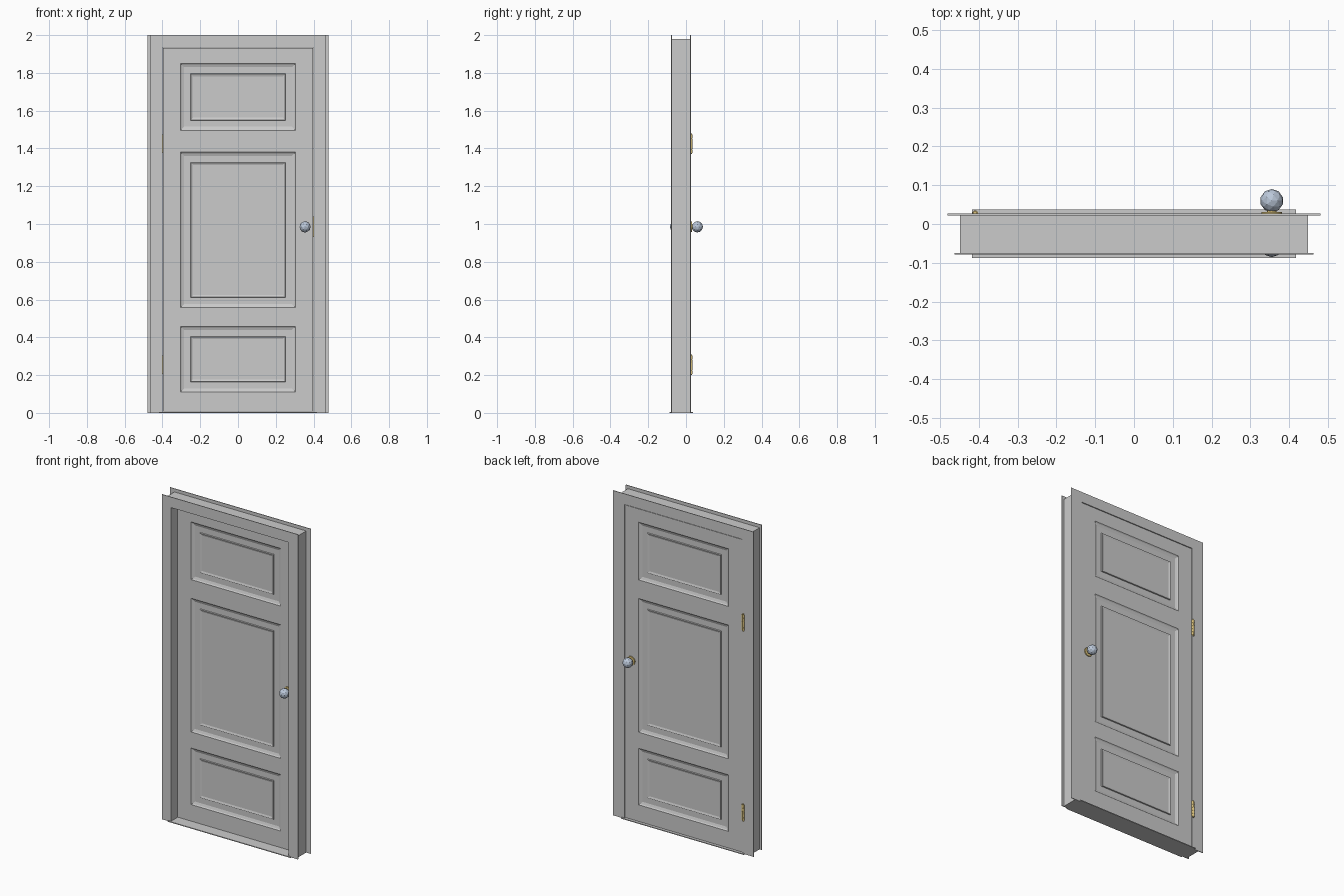
import bpy, bmesh, math
from mathutils import Matrix

if "Cube" in bpy.data.objects:
    bpy.data.objects.remove(bpy.data.objects["Cube"])


def material(name, col):
    m = bpy.data.materials.new(name)
    m.diffuse_color = (*col, 1)
    m.use_nodes = True
    m.node_tree.nodes["Principled BSDF"].inputs["Base Color"].default_value = m.diffuse_color
    return m


BRASS = material("brass", (0.72, 0.55, 0.2))
GLASS = material("blue_glass", (0.5, 0.58, 0.7))


def finish(name, bm, mat=None):
    bmesh.ops.recalc_face_normals(bm, faces=bm.faces)
    me = bpy.data.meshes.new(name)
    bm.to_mesh(me)
    bm.free()
    ob = bpy.data.objects.new(name, me)
    bpy.context.collection.objects.link(ob)
    if mat:
        me.materials.append(mat)
    return ob


def box(name, x0, x1, y0, y1, z0, z1, mat=None):
    bm = bmesh.new()
    bmesh.ops.create_cube(bm, size=1, matrix=Matrix.Translation(((x0+x1)/2, (y0+y1)/2, (z0+z1)/2))
                          @ Matrix.Diagonal((x1-x0, y1-y0, z1-z0, 1)))
    return finish(name, bm, mat)


def arch(name, xi, xo, zi, zo, y0, y1):
    """Upside-down U outline extruded in depth."""
    pts = [(-xo, 0), (-xo, zo), (xo, zo), (xo, 0), (xi, 0), (xi, zi), (-xi, zi), (-xi, 0)]
    bm = bmesh.new()
    f = bm.faces.new([bm.verts.new((x, y0, z)) for x, z in pts])
    ext = bmesh.ops.extrude_face_region(bm, geom=[f])["geom"]
    bmesh.ops.translate(bm, vec=(0, y1 - y0, 0), verts=[v for v in ext if isinstance(v, bmesh.types.BMVert)])
    return finish(name, bm)


def cylinder(name, r1, r2, depth, loc, mat, along_y=False, seg=16):
    bm = bmesh.new()
    m = Matrix.Translation(loc)
    if along_y:
        m = m @ Matrix.Rotation(math.radians(90), 4, 'X')
    bmesh.ops.create_cone(bm, cap_ends=True, segments=seg, radius1=r1, radius2=r2, depth=depth, matrix=m)
    return finish(name, bm, mat)


# Frame: jamb, thin casings on both faces, door sill
arch("jamb", 0.40, 0.449, 1.935, 1.98, -0.075, 0.0245)
arch("front_casing", 0.40, 0.463, 1.935, 2.0, -0.079, -0.075)
arch("back_casing", 0.40, 0.48, 1.935, 2.0, 0.0225, 0.0265)
box("sill", -0.418, 0.418, -0.087, 0.037, 0, 0.005)

# Door leaf: grid of rails and stiles, panel cells stepped inwards on both faces
XS = [-0.398, -0.305, 0.305, 0.398]
ZS = [0.008, 0.11, 0.458, 0.557, 1.38, 1.495, 1.85, 1.932]
FACES = ((-1, -0.02), (1, 0.0245))
STEPS = [(0.006, 0.005), (0.02, 0.010), (0.054, 0.010), (0.056, 0.004), (0.068, 0.008)]

bm = bmesh.new()
for side, y in FACES:
    for i in range(3):
        for j in range(7):
            def ring(inset, depth):
                a, b, c, d = XS[i]+inset, XS[i+1]-inset, ZS[j]+inset, ZS[j+1]-inset
                return [bm.verts.new((px, y - side*depth, pz)) for px, pz in ((a, c), (b, c), (b, d), (a, d))]
            loop = ring(0, 0)
            if i == 1 and j in (1, 3, 5):
                for inset, depth in STEPS:
                    nxt = ring(inset, depth)
                    for k in range(4):
                        n = (k + 1) % 4
                        bm.faces.new((loop[k], loop[n], nxt[n], nxt[k]))
                    loop = nxt
            bm.faces.new(loop)
bmesh.ops.remove_doubles(bm, verts=bm.verts, dist=1e-5)
# close the door edges between both faces
rim = [e for e in bm.edges if e.is_boundary]
bmesh.ops.bridge_loops(bm, edges=rim)
finish("door_leaf", bm)

# Knobs on both sides: brass rose and neck, faceted glass ball
KX, KZ = 0.355, 0.985
for side, y in FACES:
    tag = "front" if side < 0 else "back"
    cylinder(tag + "_knob_rose", 0.027, 0.027, 0.006, (KX, y + side*0.003, KZ), BRASS, True, 20)
    cylinder(tag + "_knob_neck", 0.012, 0.012, 0.016, (KX, y + side*0.012, KZ), BRASS, True, 12)
    bm = bmesh.new()
    bmesh.ops.create_icosphere(bm, subdivisions=2, radius=0.03,
                               matrix=Matrix.Translation((KX, y + side*0.0355, KZ)))
    finish(tag + "_knob_ball", bm, GLASS)

# Latch plate on the door edge
box("latch_plate", 0.397, 0.3995, -0.01, 0.015, 0.93, 1.04, BRASS)

# Hinges: knuckles, pin tips and leaf
for tag, z in (("upper", 1.425), ("lower", 0.255)):
    for k in range(5):
        cylinder(f"{tag}_hinge_knuckle_{k}", 0.0075, 0.0075, 0.0185, (-0.409, 0.0275, z + (k-2)*0.0195), BRASS, seg=12)
    cylinder(tag + "_hinge_pin", 0.005, 0.005, 0.108, (-0.409, 0.0275, z), BRASS, seg=12)
    box(tag + "_hinge_leaf", -0.4, -0.398, -0.01, 0.0275, z - 0.048, z + 0.048, BRASS)

for ob in bpy.data.objects:
    if any(w in ob.name for w in ("rose", "neck", "hinge_knuckle", "hinge_pin")):
        for o in bpy.context.selected_objects:
            o.select_set(False)
        ob.select_set(True)
        bpy.context.view_layer.objects.active = ob
        bpy.ops.object.shade_smooth_by_angle()
